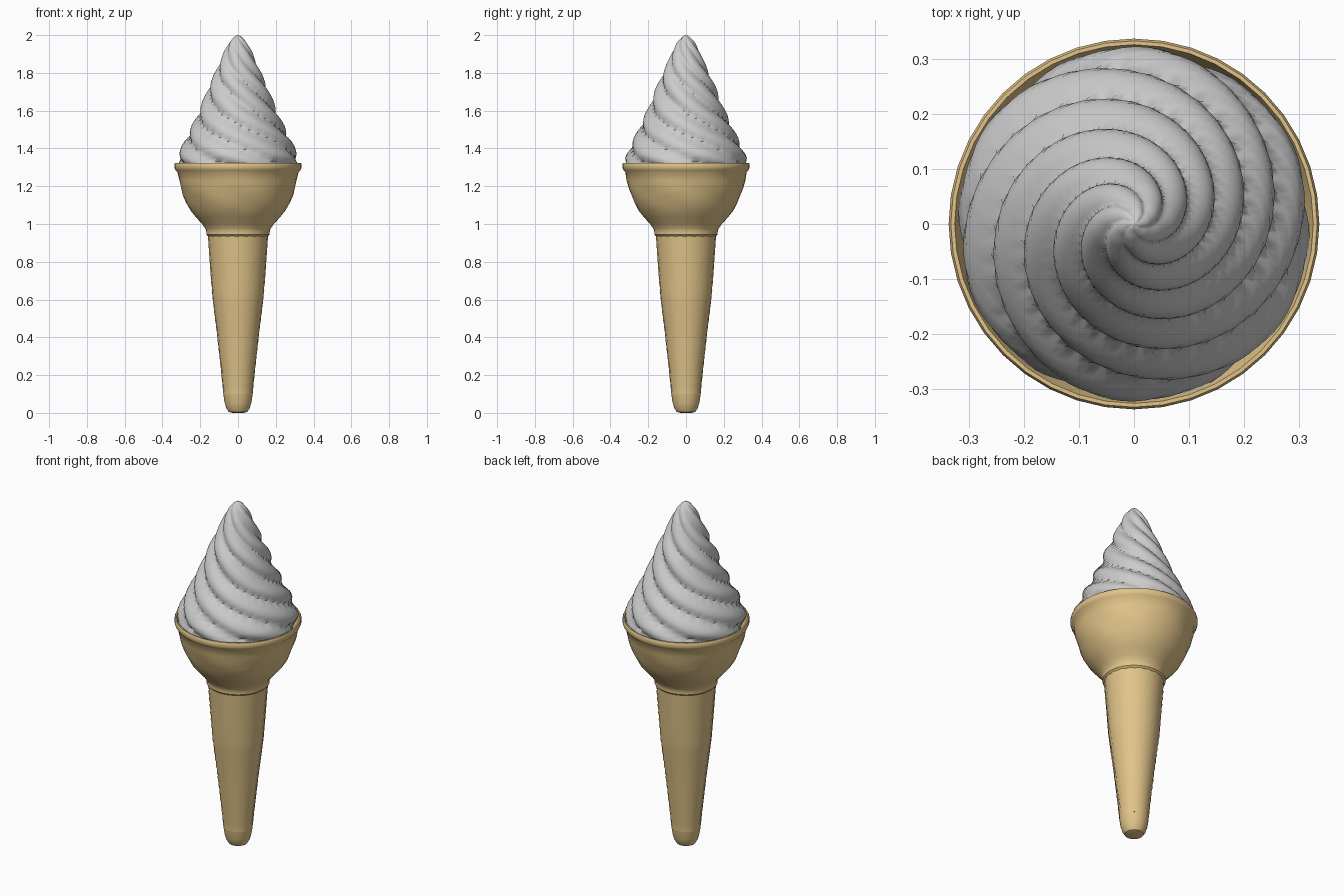
import bpy, bmesh, math

if "Cube" in bpy.data.objects:
    bpy.data.objects.remove(bpy.data.objects["Cube"])


def lerp_profile(pts, z):
    """Radius at height z on a profile of (z, r) points."""
    for (z0, r0), (z1, r1) in zip(pts, pts[1:]):
        if z <= z1:
            return r0 + (r1 - r0) * (z - z0) / (z1 - z0)
    return pts[-1][1]


def lathe(name, rings, segs, relief=None, mat=None, angle=40):
    """Revolve (r, z) rings about z; relief(i_ring, i_seg, theta, r, z) gives the final radius."""
    bm = bmesh.new()
    rows = []
    for i, (r, z) in enumerate(rings):
        row = []
        for k in range(segs):
            t = 2 * math.pi * k / segs
            rr = relief(i, k, t, r, z) if relief else r
            row.append(bm.verts.new((rr * math.cos(t), rr * math.sin(t), z)))
        rows.append(row)
    for a, b in zip(rows, rows[1:]):
        for k in range(segs):
            n = (k + 1) % segs
            bm.faces.new((a[k], a[n], b[n], b[k]))
    bm.faces.new(rows[0][::-1])
    bm.faces.new(rows[-1])
    bmesh.ops.remove_doubles(bm, verts=bm.verts, dist=1e-5)
    bmesh.ops.recalc_face_normals(bm, faces=bm.faces)
    me = bpy.data.meshes.new(name)
    bm.to_mesh(me)
    bm.free()
    ob = bpy.data.objects.new(name, me)
    bpy.context.collection.objects.link(ob)
    if mat:
        me.materials.append(mat)
    bpy.ops.object.select_all(action='DESELECT')
    ob.select_set(True)
    bpy.context.view_layer.objects.active = ob
    bpy.ops.object.shade_smooth_by_angle(angle=math.radians(angle))
    return ob


wafer = bpy.data.materials.new("wafer")
wafer.diffuse_color = (0.75, 0.55, 0.25, 1)
wafer.use_nodes = True
wafer.node_tree.nodes["Principled BSDF"].inputs["Base Color"].default_value = wafer.diffuse_color

# Rounded tip of the handle
lathe("cone_tip", [(0.03, 0), (0.05, 0.006), (0.062, 0.025), (0.071, 0.055), (0.078, 0.1)],
      32, mat=wafer)

# Tapered handle with a fine waffle relief
HANDLE = [(0.1, 0.078), (0.2, 0.088), (0.4, 0.11), (0.62, 0.137), (0.96, 0.162)]
ROWS = 44


def waffle(i, k, t, r, z):
    return r - 0.003 * ((i + k) % 2) if 0 < i < ROWS else r


zs = [0.1 + 0.86 * i / ROWS for i in range(ROWS + 1)]
lathe("cone_handle", [(lerp_profile(HANDLE, z), z) for z in zs], 40, waffle, wafer)

# Flared bowl: collar, outer wall, rolled rim, inner wall
bowl = [(0.158, 0.935), (0.168, 0.945), (0.168, 0.96), (0.172, 0.975), (0.19, 1.0),
        (0.222, 1.035), (0.25, 1.07), (0.272, 1.11), (0.289, 1.15), (0.302, 1.19),
        (0.312, 1.23), (0.321, 1.275), (0.331, 1.285), (0.337, 1.298), (0.337, 1.315),
        (0.333, 1.323), (0.326, 1.323), (0.322, 1.31), (0.305, 1.24), (0.27, 1.14),
        (0.2, 1.04), (0.14, 0.99)]


def ripple(i, k, t, r, z):
    if 7 <= i <= 10:
        return r + 0.003 * math.sin(6 * t + 40 * z)
    return r


lathe("cone_bowl", bowl, 40, ripple, wafer)

# Soft-serve swirl: six cusped lobes twisting outward towards the rim
CREAM = [(1.22, 0.285), (1.31, 0.322), (1.36, 0.318), (1.42, 0.292), (1.48, 0.262),
         (1.6, 0.205), (1.72, 0.157), (1.84, 0.102), (1.91, 0.073), (1.96, 0.046),
         (1.985, 0.026), (1.997, 0.01), (2.0, 0.002)]
LOBES = 6


def swirl(i, k, t, r, z):
    tw = math.radians(16) + 2 * math.pi * min(r, 0.33) / 0.34
    if z < 1.36:
        tw = math.radians(16) + 2 * math.pi * (0.318 + (1.36 - z) * 0.5) / 0.34
    bulge = abs(math.sin(LOBES * (t - tw) / 2))
    depth = min(0.034, 0.2 * r)
    return r + 0.004 * min(1, r / 0.1) * (z > 1.33) - depth * (1 - bulge ** 0.8)


zc = [1.22 + 0.78 * math.sin(math.pi / 2 * i / 56) ** 1.0 for i in range(57)]
lathe("soft_serve_swirl", [(lerp_profile(CREAM, z), z) for z in zc], 96, swirl, angle=50)
